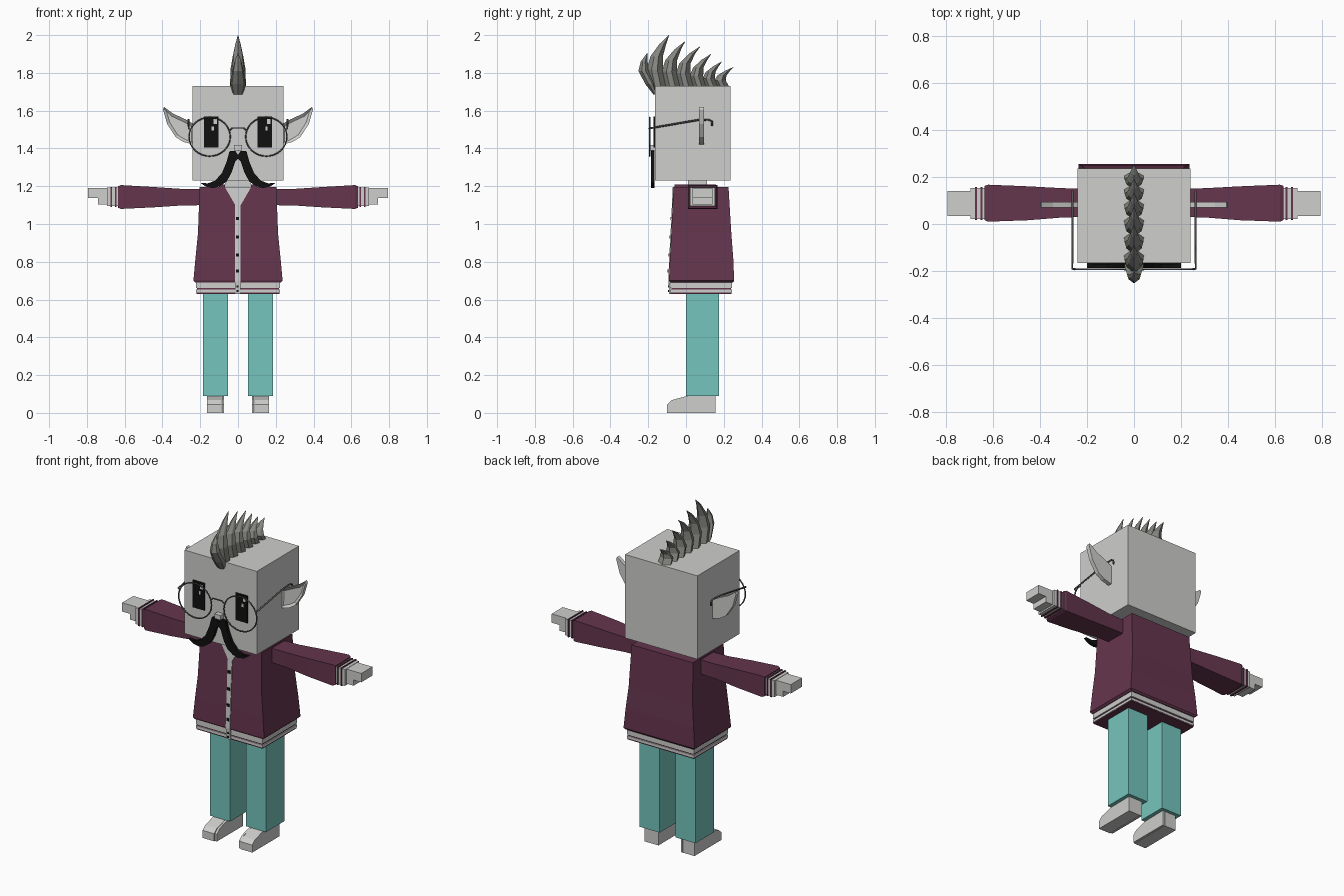
import bpy, bmesh, math
from mathutils import Vector

cube = bpy.data.objects.get("Cube")
if cube:
    bpy.data.objects.remove(cube, do_unlink=True)


def material(name, r, g, b):
    m = bpy.data.materials.new(name)
    m.use_nodes = True
    m.diffuse_color = (r, g, b, 1)
    bsdf = next(n for n in m.node_tree.nodes if n.type == 'BSDF_PRINCIPLED')
    bsdf.inputs["Base Color"].default_value = (r, g, b, 1)
    bsdf.inputs["Roughness"].default_value = 0.8
    return m


SKIN = material("pale grey", 0.62, 0.62, 0.61)
SHIRT = material("burgundy", 0.13, 0.036, 0.075)
PANTS = material("teal", 0.18, 0.56, 0.51)
HAIR = material("hair grey", 0.24, 0.24, 0.22)
BLACK = material("black", 0.005, 0.005, 0.005)
METAL = material("dark metal", 0.1, 0.1, 0.1)


def finish(name, bm, mat):
    bmesh.ops.recalc_face_normals(bm, faces=bm.faces)
    mesh = bpy.data.meshes.new(name)
    bm.to_mesh(mesh)
    bm.free()
    mesh.materials.append(mat)
    ob = bpy.data.objects.new(name, mesh)
    bpy.context.collection.objects.link(ob)
    return ob


def loft(name, rings, mat):
    """Skin a closed solid through rings of equal point count."""
    bm = bmesh.new()
    vs = [[bm.verts.new(p) for p in ring] for ring in rings]
    n = len(vs[0])
    for a, b in zip(vs, vs[1:]):
        for i in range(n):
            j = (i + 1) % n
            bm.faces.new((a[i], a[j], b[j], b[i]))
    bm.faces.new(vs[0])
    bm.faces.new(vs[-1])
    return finish(name, bm, mat)


def box(name, x, y, z, mat):
    rings = [[(x[0], y[0], h), (x[1], y[0], h), (x[1], y[1], h), (x[0], y[1], h)] for h in z]
    return loft(name, rings, mat)


def plate(name, outline, front, thick, mat):
    """Extrude an x-z outline along y; front gives y at a height."""
    return loft(name, [[(x, front(z) + d, z) for x, z in outline] for d in (0, thick)], mat)


def tube(name, pts, radius, mat, closed=False):
    cu = bpy.data.curves.new(name, 'CURVE')
    cu.dimensions = '3D'
    cu.bevel_depth = radius
    cu.bevel_resolution = 1
    cu.use_fill_caps = True
    sp = cu.splines.new('POLY')
    sp.points.add(len(pts) - 1)
    for p, co in zip(sp.points, pts):
        p.co = (*co, 1)
    sp.use_cyclic_u = closed
    tmp = bpy.data.objects.new(name + "_path", cu)
    bpy.context.collection.objects.link(tmp)
    mesh = bpy.data.meshes.new_from_object(tmp.evaluated_get(bpy.context.evaluated_depsgraph_get()))
    bpy.data.objects.remove(tmp, do_unlink=True)
    mesh.materials.clear()
    mesh.materials.append(mat)
    ob = bpy.data.objects.new(name, mesh)
    bpy.context.collection.objects.link(ob)


# Head, neck and nose
box("head", (-0.24, 0.24), (-0.165, 0.235), (1.23, 1.73), SKIN)
box("neck", (-0.07, 0.07), (0.01, 0.11), (1.15, 1.24), SKIN)
box("nose", (-0.02, 0.02), (-0.195, -0.16), (1.39, 1.418), SKIN)

# Torso, flaring towards the hem
torso = [(0.69, 0.225, -0.085, 0.248), (0.7, 0.236, -0.09, 0.255), (0.82, 0.225, -0.085, 0.25),
         (0.95, 0.212, -0.078, 0.24), (1.195, 0.203, -0.066, 0.225)]
loft("torso", [[(-w, f, z), (w, f, z), (w, b, z), (-w, b, z)] for z, w, f, b in torso], SHIRT)


def torso_front(z):
    for (z0, _, f0, _), (z1, _, f1, _) in zip(torso, torso[1:]):
        if z <= z1:
            return f0 + (f1 - f0) * max(0, z - z0) / (z1 - z0) - 0.004
    return torso[-1][2] - 0.004


# Striped waistband
for z0, z1, grow, mat in ((0.66, 0.692, 0, SKIN), (0.652, 0.66, -0.006, SHIRT),
                          (0.637, 0.652, 0, SKIN), (0.63, 0.637, -0.002, SHIRT)):
    box("waistband", (-0.222 - grow, 0.222 + grow), (-0.083 - grow, 0.243 + grow), (z0, z1), mat)

# Neck opening, button strip and buttons
plate("neck_opening", [(-0.07, 1.196), (0.07, 1.196), (0, 1.075)], torso_front, 0.008, SKIN)
for z0, z1 in ((0.63, 0.7), (0.7, 0.82), (0.82, 0.95), (0.95, 1.1)):
    plate("button_strip", [(-0.016, z0), (0.012, z0), (0.012, z1), (-0.016, z1)],
          torso_front, 0.008, SKIN)
for z in (1.03, 0.93, 0.835, 0.75, 0.67, 0.645):
    y = torso_front(z)
    r = 0.008 if z > 0.7 else 0.005
    box("button", (-0.002 - r, -0.002 + r), (y - 0.005, y + 0.002), (z - r, z + r), BLACK)

# Eyes with small square highlights
for cx in (-0.142, 0.142):
    box("eye", (cx - 0.039, cx + 0.039), (-0.171, -0.164), (1.405, 1.568), BLACK)
    for x0, x1, z0, z1 in ((0.012, 0.03, 1.53, 1.555), (0.003, 0.015, 1.495, 1.515)):
        box("eye_highlight", (cx + x0, cx + x1), (-0.173, -0.17), (z0, z1), SKIN)

# Moustache half outline, and ear outline
moustache = [(0, 1.365), (0.015, 1.388), (0.045, 1.385), (0.06, 1.33), (0.085, 1.27), (0.12, 1.23),
             (0.16, 1.215), (0.2, 1.218), (0.17, 1.198), (0.13, 1.19), (0.095, 1.2),
             (0.06, 1.225), (0.035, 1.27), (0.015, 1.33), (0, 1.345)]
ear = [(0.235, 1.53), (0.28, 1.555), (0.345, 1.585), (0.392, 1.62), (0.397, 1.605),
       (0.375, 1.53), (0.33, 1.46), (0.29, 1.435), (0.235, 1.42)]
foot = [(0.155, 0), (-0.1, 0), (-0.1, 0.045), (-0.075, 0.068), (0, 0.088), (0.155, 0.09)]

for s, side in ((1, "left"), (-1, "right")):
    def span(a, b):
        return tuple(sorted((s * a, s * b)))

    plate(side + "_moustache", [(s * x, z) for x, z in moustache], lambda z: -0.186, 0.02, BLACK)

    # Ear with a recessed inner face
    ob = plate(side + "_ear", [(s * x, z) for x, z in ear], lambda z: 0.07, 0.024, SKIN)
    bm = bmesh.new()
    bm.from_mesh(ob.data)
    bm.faces.ensure_lookup_table()
    face = min(bm.faces, key=lambda f: f.calc_center_median().y)
    bmesh.ops.inset_region(bm, faces=[face], thickness=0.016)
    bmesh.ops.translate(bm, verts=face.verts, vec=(0, 0.012, 0))
    bm.to_mesh(ob.data)
    bm.free()

    # Glasses rim and temple
    rim = []
    for i in range(32):
        a = math.tau * i / 32
        rim.append((s * 0.15 + 0.109 * math.cos(a), -0.192, 1.462 + 0.103 * math.sin(a)))
    tube(side + "_glasses_rim", rim, 0.004, METAL, True)
    tube(side + "_glasses_temple", [(s * x, y, z) for x, y, z in (
        (0.25, -0.192, 1.5), (0.262, -0.19, 1.507), (0.262, 0.06, 1.55), (0.262, 0.12, 1.552),
        (0.262, 0.138, 1.543), (0.262, 0.138, 1.52))], 0.005, METAL)

    # Collar edge
    box(side + "_collar", span(0.07, 0.1), (-0.06, 0.16), (1.18, 1.208), SHIRT)

    # Sleeve widening to the wrist
    sleeve = [(0.17, 0.03, 0.15, 1.1, 1.185), (0.3, 0.028, 0.152, 1.098, 1.186),
              (0.45, 0.016, 0.16, 1.088, 1.196), (0.62, 0.01, 0.167, 1.08, 1.206),
              (0.634, 0.016, 0.162, 1.086, 1.2)]
    loft(side + "_sleeve", [[(s * x, a, c), (s * x, b, c), (s * x, b, d), (s * x, a, d)]
                            for x, a, b, c, d in sleeve], SHIRT)

    # Striped cuff
    for x0, x1, g, mat in ((0.63, 0.643, 0, SKIN), (0.643, 0.651, 0.005, SHIRT),
                           (0.651, 0.667, 0, SKIN), (0.667, 0.675, 0.005, SHIRT),
                           (0.675, 0.694, 0, SKIN)):
        box(side + "_cuff", span(x0, x1), (0.022 - g, 0.153 + g), (1.094 - g, 1.192 + g), mat)

    # Hand: palm with a thinner finger block
    box(side + "_palm", span(0.68, 0.742), (0.035, 0.14), (1.103, 1.19), SKIN)
    box(side + "_fingers", span(0.742, 0.793), (0.035, 0.14), (1.137, 1.19), SKIN)

    # Leg and foot
    box(side + "_leg", span(0.052, 0.186), (0, 0.175), (0.09, 0.7), PANTS)
    loft(side + "_foot", [[(s * x, y, z) for y, z in foot] for x in (0.088, 0.165)], SKIN)
    loft(side + "_inner_toe", [[(s * x, y + 0.006 * (y < 0), z) for y, z in foot]
                               for x in (0.074, 0.086)], SKIN)

# Glasses bridge
tube("glasses_bridge", [(-0.046, -0.192, 1.492), (-0.03, -0.194, 1.508),
                        (0.03, -0.194, 1.508), (0.046, -0.192, 1.492)], 0.004, METAL)


# Crest of curved spikes with six-sided sections
def spike(path):
    rings = []
    for y, z, w, d in path:
        rings.append([(0, y - d, z), (w * 0.8, y - d * 0.4, z), (w, y + d * 0.3, z),
                      (0, y + d, z), (-w, y + d * 0.3, z), (-w * 0.8, y - d * 0.4, z)])
    loft("hair_spike", rings, HAIR)


spike([(-0.16, 1.685, 0.028, 0.012), (-0.185, 1.74, 0.04, 0.03), (-0.222, 1.81, 0.03, 0.03),
       (-0.222, 1.86, 0.018, 0.018), (-0.205, 1.905, 0.001, 0.001)])
for base, tip, top in ((-0.145, -0.09, 2.0), (-0.068, -0.005, 1.967), (0.005, 0.075, 1.94),
                       (0.075, 0.133, 1.9), (0.14, 0.19, 1.86), (0.2, 0.25, 1.83)):
    h = top - 1.72
    k = 0.55 + h * 1.6
    spike([(base, 1.72, 0.042, 0.045 * k), (base - 0.02, 1.72 + h * 0.35, 0.04, 0.043 * k),
           (base - 0.01, 1.72 + h * 0.6, 0.028, 0.033 * k),
           (base + (tip - base) * 0.4, 1.72 + h * 0.83, 0.014, 0.018 * k), (tip, top, 0.001, 0.001)])
